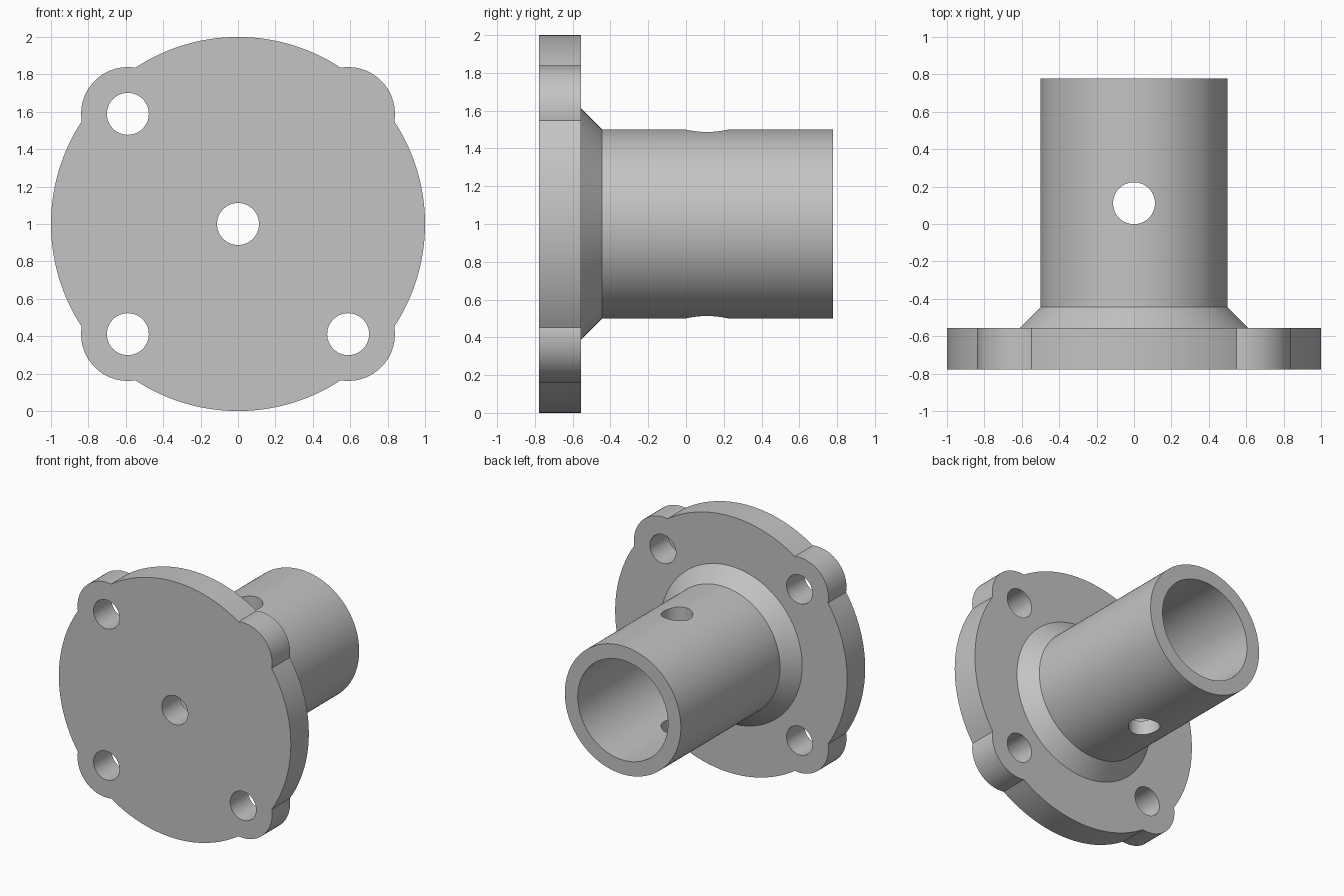
import bpy
import math
from mathutils import Matrix

if "Cube" in bpy.data.objects:
    bpy.data.objects.remove(bpy.data.objects["Cube"], do_unlink=True)

AXIS_Z = 1.0                       # height of the tube axis
FRONT, FLANGE_BACK, CHAMFER_END, BACK = -0.778, -0.556, -0.444, 0.778
HOLE_R = 0.112
LUG = 0.589                        # lug offset from the axis
CORNERS = [(sx * LUG, sz * LUG) for sx in (-1, 1) for sz in (-1, 1)]

grey = bpy.data.materials.new("light grey metal")
grey.use_nodes = True
grey.diffuse_color = (0.55, 0.55, 0.55, 1)
grey.node_tree.nodes["Principled BSDF"].inputs["Base Color"].default_value = (0.55, 0.55, 0.55, 1)


def lathe(name, profile, segments=128):
    """Closed ring of (radius, y) points turned around the tube axis."""
    n = len(profile)
    verts, faces = [], []
    for i in range(segments):
        a = math.tau * i / segments
        verts += [(r * math.cos(a), y, AXIS_Z + r * math.sin(a)) for r, y in profile]
    for i in range(segments):
        j = (i + 1) % segments
        for k in range(n):
            m = (k + 1) % n
            faces.append((i * n + k, i * n + m, j * n + m, j * n + k))
    mesh = bpy.data.meshes.new(name)
    mesh.from_pydata(verts, [], faces)
    obj = bpy.data.objects.new(name, mesh)
    bpy.context.collection.objects.link(obj)
    mesh.materials.append(grey)
    bpy.context.view_layer.objects.active = obj
    bpy.ops.object.mode_set(mode='EDIT')
    bpy.ops.mesh.select_all(action='SELECT')
    bpy.ops.mesh.normals_make_consistent(inside=False)
    bpy.ops.object.mode_set(mode='OBJECT')
    return obj


def cylinder(name, radius, length, centre, along_y=True):
    bpy.ops.mesh.primitive_cylinder_add(vertices=64, radius=radius, depth=length)
    obj = bpy.context.object
    obj.name = name
    turn = Matrix.Rotation(math.pi / 2, 4, 'X') if along_y else Matrix()
    obj.data.transform(Matrix.Translation(centre) @ turn)
    obj.data.materials.append(grey)
    obj.hide_render = True
    return obj


def combine(body, tool, operation):
    """Apply a boolean and remove its helper."""
    mod = body.modifiers.new(operation.lower(), 'BOOLEAN')
    mod.object, mod.operation, mod.solver = tool, operation, 'EXACT'
    bpy.context.view_layer.objects.active = body
    bpy.ops.object.modifier_apply(modifier=mod.name)
    bpy.data.objects.remove(tool, do_unlink=True)


# Flange, chamfered collar and hollow tube with a small hole in its floor
body = lathe("flanged_tube", [
    (HOLE_R, FRONT), (1.0, FRONT), (1.0, FLANGE_BACK), (0.612, FLANGE_BACK),
    (0.5, CHAMFER_END), (0.5, BACK), (0.389, BACK), (0.389, FLANGE_BACK),
    (HOLE_R, FLANGE_BACK)])

# Bolt lugs with their holes
mid = (FRONT + FLANGE_BACK) / 2
for x, z in CORNERS:
    combine(body, cylinder("lug", 0.25, FLANGE_BACK - FRONT, (x, mid, AXIS_Z + z)), 'UNION')
for x, z in CORNERS:
    combine(body, cylinder("bolt_hole", HOLE_R, 1, (x, mid, AXIS_Z + z)), 'DIFFERENCE')

# Vertical pin hole through both tube walls
combine(body, cylinder("pin_hole", HOLE_R, 1.6, (0, 0.111, AXIS_Z), False), 'DIFFERENCE')

bpy.ops.object.select_all(action='DESELECT')
body.select_set(True)
bpy.context.view_layer.objects.active = body
bpy.ops.object.shade_smooth_by_angle(angle=math.radians(25))
